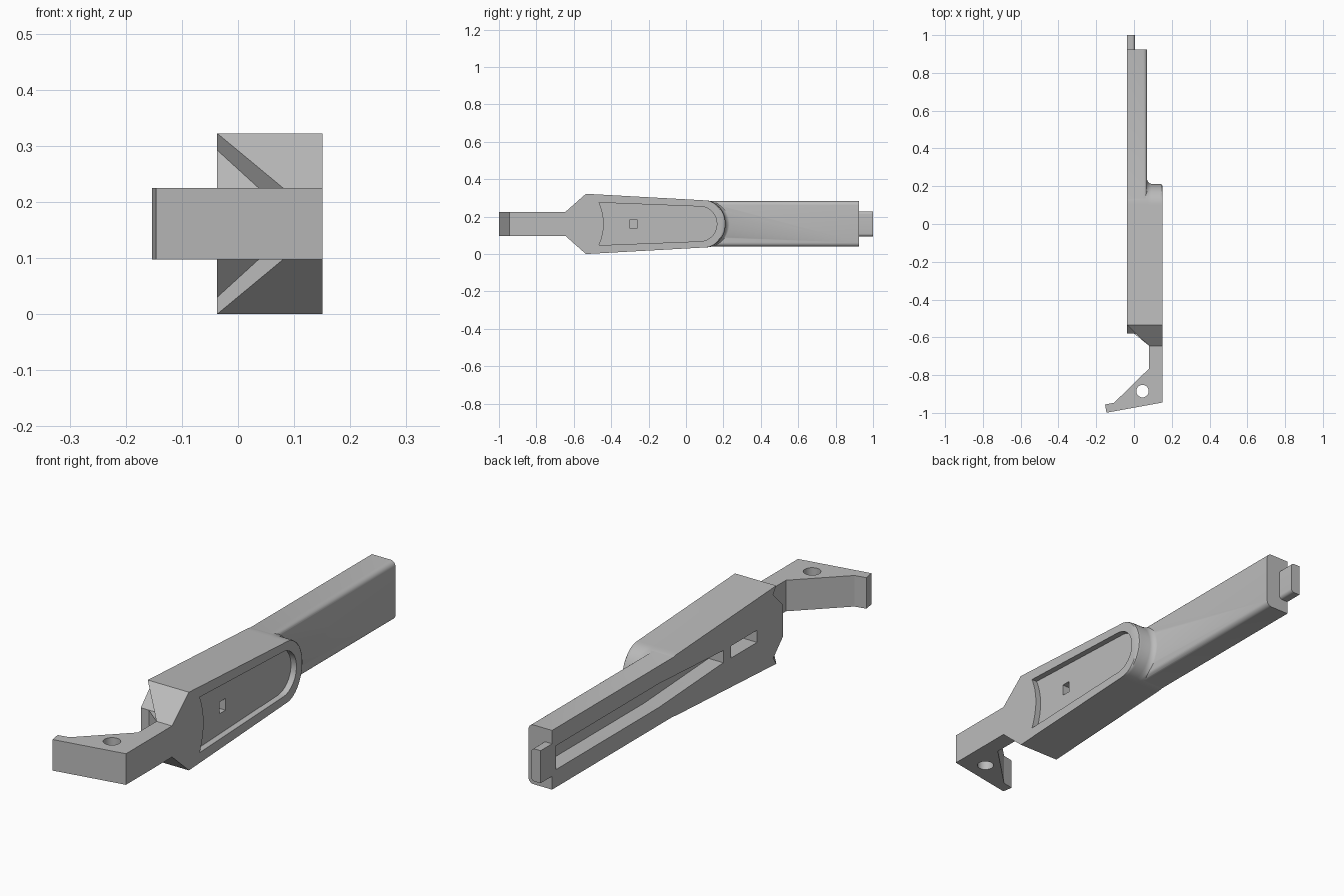
import bpy, bmesh, math
from mathutils import Vector

if "Cube" in bpy.data.objects:
    bpy.data.objects.remove(bpy.data.objects["Cube"], do_unlink=True)

MID = 0.161          # height of the symmetry plane
BACK = -0.037        # flat side of the part

grey = bpy.data.materials.new("light_grey")
grey.use_nodes = True
grey.diffuse_color = (0.5, 0.5, 0.5, 1)
grey.node_tree.nodes["Principled BSDF"].inputs["Base Color"].default_value = (0.5, 0.5, 0.5, 1)


def finish(name, bm):
    bmesh.ops.recalc_face_normals(bm, faces=bm.faces)
    me = bpy.data.meshes.new(name)
    bm.to_mesh(me)
    bm.free()
    me.materials.append(grey)
    ob = bpy.data.objects.new(name, me)
    bpy.context.collection.objects.link(ob)
    return ob


def loft(name, rings):
    """Closed solid through rings of equal point count."""
    bm = bmesh.new()
    loops = [[bm.verts.new(p) for p in ring] for ring in rings]
    for a, b in zip(loops, loops[1:]):
        for i in range(len(a)):
            j = (i + 1) % len(a)
            bm.faces.new((a[i], a[j], b[j], b[i]))
    bm.faces.new(loops[0])
    bm.faces.new(loops[-1])
    return finish(name, bm)


def side_prism(name, outline, x0, x1):
    return loft(name, [[(x, y, z) for y, z in outline] for x in (x0, x1)])


def mirrored(half):
    """Complete an upper (y, z) outline below the symmetry plane."""
    return half + [(y, 2 * MID - z) for y, z in reversed(half)]


def combine(target, tool, operation):
    mod = target.modifiers.new(operation, "BOOLEAN")
    mod.operation, mod.solver, mod.object = operation, "EXACT", tool
    bpy.context.view_layer.objects.active = target
    bpy.ops.object.modifier_apply(modifier=mod.name)
    bpy.data.objects.remove(tool, do_unlink=True)


def arc(yc, ry, rz, steps=12):
    """Upper quarter of a rounded end, from the top to just above the tip."""
    angles = [math.pi / 2 * (1 - (i + 0.5 * (i == steps)) / (steps + 1)) for i in range(steps + 1)]
    return [(yc + ry * math.cos(a), MID + rz * math.sin(a)) for a in angles]


# Grip: flared front, tapered flanks, rounded end with a blended foot and lip
def grip_ring(x, spread):
    half = [(-0.645, 0.225), (-0.535, 0.322)] + arc(0.1, 0.112 + spread, 0.126)
    return [(x, y, z) for y, z in mirrored(half)]


sections = [(BACK, 0.025), (0.068, 0.025), (0.073, 0.014), (0.081, 0.005), (0.092, 0),
            (0.138, 0), (0.147, -0.003), (0.151, -0.011)]
body = loft("latch_handle", [grip_ring(x, s) for x, s in sections])

# Slanted relief at the front of the flare
relief = side_prism("relief_cutter", mirrored([(-0.75, 0.374), (-0.435, 0.374), (-0.515, 0.292),
                                               (-0.58, 0.225)][::1]), -0.1, 0.3)
bm = bmesh.new()
bm.from_mesh(relief.data)
for flip in (1, -1):
    p, q, r = [Vector((x, y, MID + flip * h)) for x, y, h in
               ((0.08, -0.645, 0.064), (BACK, -0.535, 0.161), (BACK, -0.515, 0.131))]
    n = (q - p).cross(r - p).normalized()
    if n.x > 0:
        n = -n
    bmesh.ops.bisect_plane(bm, geom=bm.verts[:] + bm.edges[:] + bm.faces[:], dist=1e-6,
                           plane_co=p, plane_no=n, clear_inner=True)
    bmesh.ops.holes_fill(bm, edges=[e for e in bm.edges if e.is_boundary], sides=0)
bmesh.ops.recalc_face_normals(bm, faces=bm.faces)
bm.to_mesh(relief.data)
bm.free()
combine(body, relief, "DIFFERENCE")

# Neck and hook: plan outline with a vertical pin hole
plan = [(0.151, -0.945), (-0.146, -0.999), (-0.153, -0.956), (-0.105, -0.946), (0.08, -0.765),
        (0.08, -0.645), (0, -0.58), (0, -0.5), (0.151, -0.5)]
hook = loft("hook", [[(x, y, z) for x, y in plan] for z in (0.097, 0.225)])
circle = [(0.045 + 0.033 * math.cos(a), -0.885 + 0.033 * math.sin(a))
          for a in (math.tau * i / 32 for i in range(32))]
pin = loft("pin_cutter", [[(x, y, z) for x, y in circle] for z in (0, 0.3)])
combine(hook, pin, "DIFFERENCE")
combine(body, hook, "UNION")


# Rear bar and end tab: bars rounded along their outer edges
def rounded_bar(name, y0, y1, half_height, x1, r):
    upper = [(BACK, MID + half_height)]
    for i in range(7):
        a = math.pi / 2 * (1 - i / 6)
        upper.append((x1 - r + r * math.cos(a), MID + half_height - r + r * math.sin(a)))
    section = mirrored(upper)
    return loft(name, [[(x, y, z) for x, z in section] for y in (y0, y1)])


combine(body, rounded_bar("rear_bar", -0.1, 0.925, 0.122, 0.07, 0.022), "UNION")
combine(body, rounded_bar("end_tab", 0.85, 1.0, 0.067, 0.005, 0.015), "UNION")

# Shallow thumb recess with a curved front edge
front_edge = [(-0.44 - 0.025 * t * t, MID + 0.114 * t) for t in (0.1, 0.3, 0.5, 0.7, 0.85, 1)]
recess = mirrored(front_edge + arc(0.075, 0.09, 0.093))
combine(body, side_prism("recess_cutter", recess, 0.126, 0.2), "DIFFERENCE")

# Square window in the recess, and the long and short slots on the flat side
window = mirrored([(-0.3, 0.185), (-0.262, 0.185)])
combine(body, side_prism("window_cutter", window, 0.085, 0.2), "DIFFERENCE")
long_slot = mirrored([(-0.19, 0.186), (0.23, 0.21), (0.9, 0.21)])
combine(body, side_prism("long_slot_cutter", long_slot, -0.1, 0.03), "DIFFERENCE")
short_slot = mirrored([(-0.41, 0.186), (-0.24, 0.186)])
combine(body, side_prism("short_slot_cutter", short_slot, -0.1, 0.05), "DIFFERENCE")

# Smooth the fillets, keep the hard edges
bpy.ops.object.select_all(action="DESELECT")
body.select_set(True)
bpy.context.view_layer.objects.active = body
bpy.ops.object.shade_smooth_by_angle(angle=math.radians(32))
